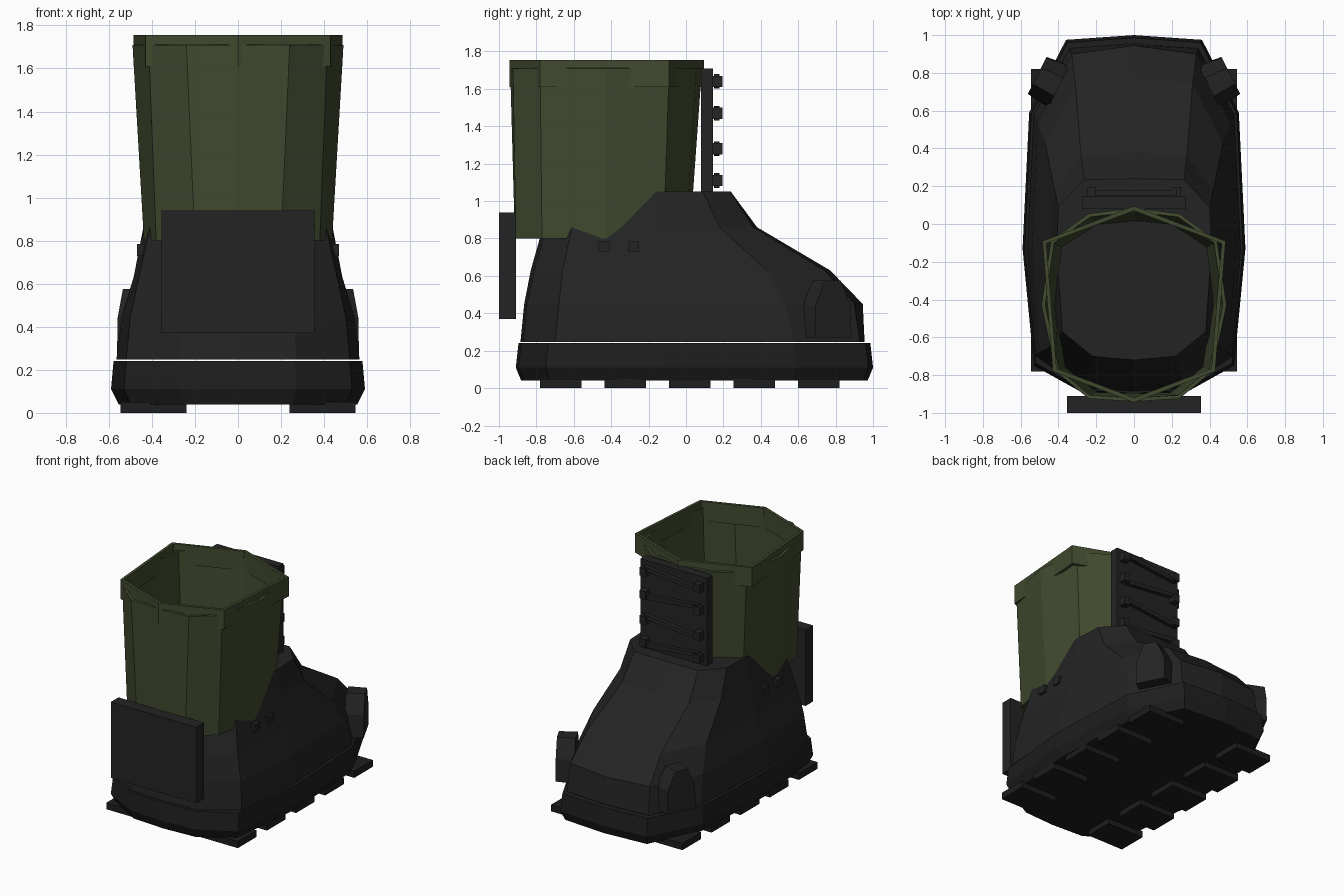
import bpy, bmesh, math
from mathutils import Matrix, Vector

if "Cube" in bpy.data.objects:
    bpy.data.objects.remove(bpy.data.objects["Cube"])

def material(name, color):
    m = bpy.data.materials.new(name)
    m.diffuse_color = (*color, 1)
    m.use_nodes = True
    m.node_tree.nodes["Principled BSDF"].inputs["Base Color"].default_value = m.diffuse_color
    return m

BLACK = material("black_leather", (0.0175, 0.0175, 0.0175))
RUBBER = material("black_rubber", (0.0130, 0.0130, 0.0130))
GREEN = material("olive_canvas", (0.052, 0.068, 0.028))

def finish(name, bm, mat):
    bmesh.ops.recalc_face_normals(bm, faces=bm.faces)
    me = bpy.data.meshes.new(name)
    bm.to_mesh(me)
    bm.free()
    me.materials.append(mat)
    ob = bpy.data.objects.new(name, me)
    bpy.context.collection.objects.link(ob)
    return ob

def loft(name, rings, mat, caps=True):
    """rings: (z, half outline from -y to +y), mirrored across x."""
    bm = bmesh.new()
    loops = []
    for z, half in rings:
        full = half + [(-x, y) for x, y in reversed(half) if x > 0]
        loops.append([bm.verts.new((x, y, z)) for x, y in full])
    n = len(loops[0])
    for a, b in zip(loops, loops[1:]):
        for i in range(n):
            j = (i + 1) % n
            bm.faces.new((a[i], a[j], b[j], b[i]))
    if caps:
        bm.faces.new(loops[0])
        bm.faces.new(loops[-1])
    return finish(name, bm, mat)

def box(name, lo, hi, mat, tilt=0):
    lo, hi = Vector(lo), Vector(hi)
    m = (Matrix.Translation((lo + hi) / 2) @ Matrix.Rotation(tilt, 4, 'Y')
         @ Matrix.Diagonal((*(hi - lo), 1)))
    bm = bmesh.new()
    bmesh.ops.create_cube(bm, size=1, matrix=m)
    return finish(name, bm, mat)

def solidify(ob, t):
    mod = ob.modifiers.new("thickness", 'SOLIDIFY')
    mod.thickness = t
    mod.offset = -1

# Sole with a slightly bulging rim
outline = [(0, -.91), (.27, -.895), (.53, -.75), (.59, -.13), (.555, .59), (.36, .975), (0, 1)]
def scaled(sx, sy):
    return [(x * sx, .045 + (y - .045) * sy) for x, y in outline]
loft("sole", [(.04, scaled(.94, .97)), (.11, outline), (.24, scaled(.98, .985))], RUBBER)

# Tread lugs
for i in range(5):
    y = -.78 + .345 * i
    for s in (-1, 1):
        box("tread_lug", (min(s * .24, s * .545), y, 0), (max(s * .24, s * .545), y + .22, .05), RUBBER)

# Leather upper, lofted up into the shaft
loft("upper", [
    (.247, [(0, -.885), (.27, -.87), (.52, -.70), (.565, -.13), (.53, .58), (.34, .93), (0, .955)]),
    (.45, [(0, -.865), (.26, -.85), (.50, -.68), (.54, -.13), (.51, .53), (.33, .90), (0, .945)]),
    (.63, [(0, -.83), (.25, -.81), (.46, -.66), (.485, -.13), (.47, .43), (.31, .74), (0, .77)]),
    (.86, [(0, -.765), (.23, -.745), (.41, -.61), (.44, -.13), (.42, .18), (.28, .36), (0, .38)]),
    (1.05, [(0, -.72), (.22, -.70), (.38, -.57), (.41, -.13), (.40, .09), (.265, .235), (0, .24)]),
], BLACK)

# Open canvas shaft
shaft = loft("shaft", [
    (.80, [(0, -.915), (.2, -.91), (.38, -.77), (.437, -.43), (.385, -.12), (.2, .0), (0, .02)]),
    (1.71, [(0, -.94), (.24, -.925), (.415, -.78), (.49, -.43), (.44, -.09), (.24, .055), (0, .085)]),
], GREEN, caps=False)
solidify(shaft, .02)

# Six-sided collar band
hexagon = [(0, -.945), (.43, -.78), (.485, -.09), (0, .095)]
collar = loft("collar", [(1.61, hexagon), (1.755, hexagon)], GREEN, caps=False)
solidify(collar, .025)

# Heel plate
box("heel_plate", (-.355, -1, .37), (.355, -.91, .94), BLACK)

# Lace panel, lace bars and end hooks
box("lace_panel", (-.275, .08, 1.0), (.275, .145, 1.71), BLACK)
for i, z in enumerate((1.64, 1.47, 1.28, 1.11)):
    box("lace_bar", (-.23, .15, z - .015), (.23, .18, z + .015), BLACK, math.radians(6 if i % 2 else -6))
    for s in (-1, 1):
        box("lace_hook", (s * .225 - .025, .14, z - .03), (s * .225 + .025, .195, z + .03), BLACK)

# Side eyelets and tapered toe corner pads
for s in (-1, 1):
    for y in (-.44, -.28):
        box("eyelet", (s * .44 - .03, y - .03, .73), (s * .44 + .03, y + .03, .785), BLACK)
    along, out = Vector((-s * .45, .89, 0)), Vector((s * .89, .45, 0))
    bm = bmesh.new()
    layers = []
    for d, shrink in ((-.06, 1.15), (.07, 1)):
        base = Vector((s * .45, .755, 0)) + out * d
        layers.append([bm.verts.new(base + along * u * shrink + Vector((0, 0, z)))
                       for u, z in ((-.11, .27), (.11, .27), (.105, .44), (.045, .575), (-.05, .575), (-.105, .44))])
    a, b = layers
    for i in range(6):
        j = (i + 1) % 6
        bm.faces.new((a[i], a[j], b[j], b[i]))
    bm.faces.new(a)
    bm.faces.new(b)
    finish("toe_pad", bm, BLACK)
